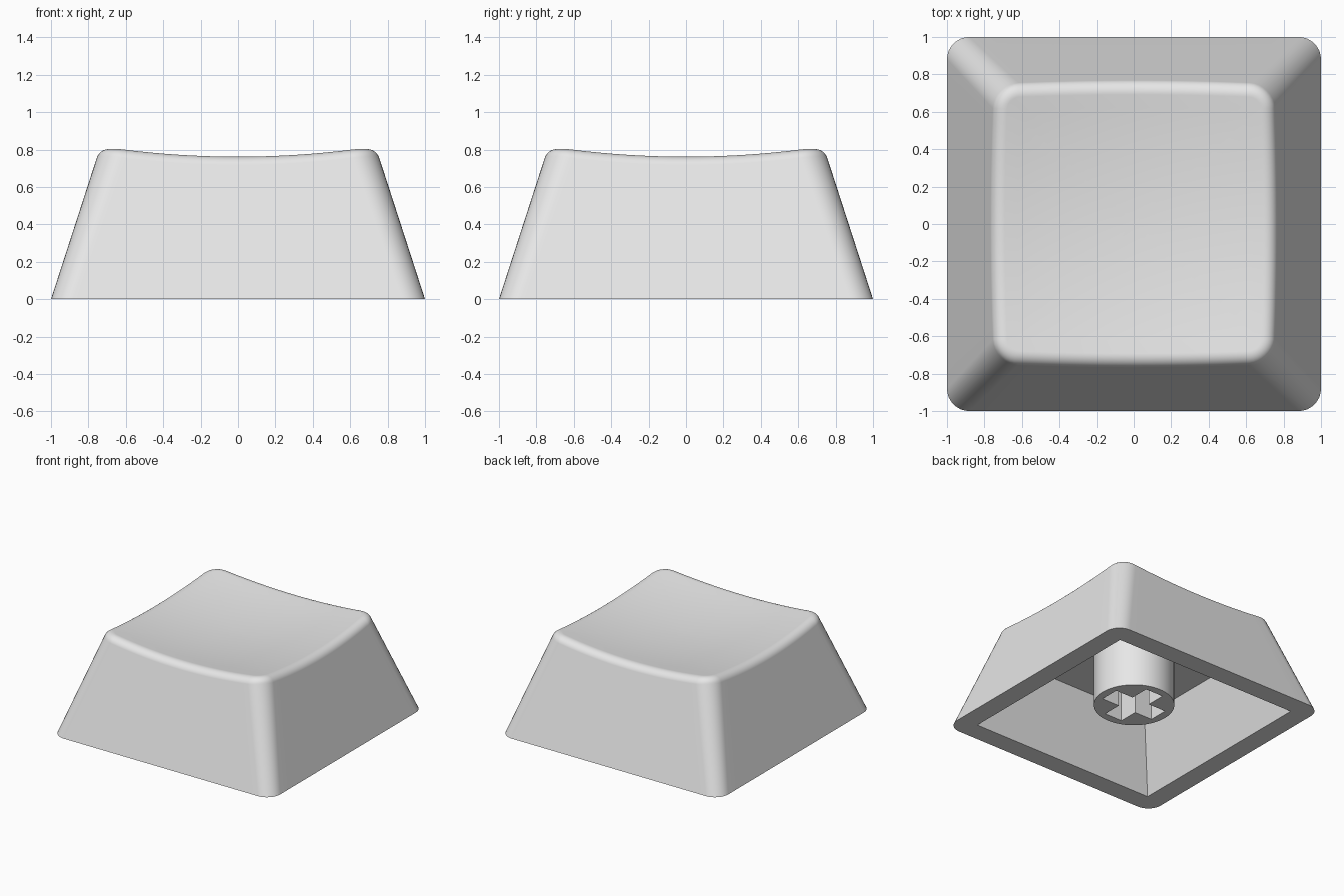
import bpy, bmesh, math

if "Cube" in bpy.data.objects:
    bpy.data.objects.remove(bpy.data.objects["Cube"])

SLOPE = 0.325      # inward lean of the side walls
FILLET = 0.08      # radius of the rounded top edge
CORNER = 0.12      # radius of the vertical corners
ARC, SIDE = 8, 16  # segments per corner and per straight side

grey = bpy.data.materials.new("light_grey")
grey.diffuse_color = (0.8, 0.8, 0.8, 1)
grey.use_nodes = True
grey.node_tree.nodes["Principled BSDF"].inputs["Base Color"].default_value = grey.diffuse_color


def finish(name, bm):
    bmesh.ops.remove_doubles(bm, verts=bm.verts, dist=1e-5)
    bmesh.ops.recalc_face_normals(bm, faces=bm.faces)
    mesh = bpy.data.meshes.new(name)
    bm.to_mesh(mesh)
    bm.free()
    mesh.materials.append(grey)
    ob = bpy.data.objects.new(name, mesh)
    bpy.context.collection.objects.link(ob)
    bpy.ops.object.select_all(action='DESELECT')
    ob.select_set(True)
    bpy.context.view_layer.objects.active = ob
    bpy.ops.object.shade_smooth_by_angle(angle=math.radians(30))
    mod = ob.modifiers.new("even_shading", 'WEIGHTED_NORMAL')
    mod.keep_sharp = True
    return ob


def dish(x, y):
    """Height of the hollowed top surface."""
    return 0.71 + 0.1067 * (x * x + y * y)


def outline_point(i, half, r):
    """Sample i of a rounded square with the given half width and corner radius."""
    q, k = divmod(i, ARC + SIDE)
    s = half - r
    if k <= ARC:
        a = math.pi / 2 * k / ARC
        x, y = s + r * math.cos(a), s + r * math.sin(a)
    else:
        x, y = s - 2 * s * (k - ARC) / SIDE, half
    for _ in range(q):
        x, y = -y, x
    return x, y


COUNT = 4 * (ARC + SIDE)


def flat_ring(half, r, z):
    return [(*outline_point(i, half, r), z) for i in range(COUNT)]


def edge_ring(inset, drop):
    """Ring following the dished rim, moved inward and downward."""
    pts = []
    for i in range(COUNT):
        half = 0.75
        for _ in range(6):
            half = 1 - SLOPE * dish(*outline_point(i, half, CORNER))
        x, y = outline_point(i, half - inset, CORNER - inset)
        pts.append((x, y, dish(x, y) - drop))
    return pts


# Cap shell: cavity ceiling, cavity walls, bottom rim, outer walls, fillet, dished top
rings = [flat_ring(0, 0, 0.55), flat_ring(0.66, 0, 0.55), flat_ring(0.838, 0, 0),
         flat_ring(1, CORNER, 0)]
lean = math.atan(SLOPE)
tangent = FILLET * math.tan((math.pi / 2 - lean) / 2)
for k in range(ARC + 1):
    a = lean + (math.pi / 2 - lean) * k / ARC
    rings.append(edge_ring(tangent - FILLET * math.cos(a), FILLET * (1 - math.sin(a))))
rim = rings[-1]
for k in range(9, -1, -1):
    f = k / 10
    rings.append([(x * f, y * f, dish(x * f, y * f)) for x, y, z in rim])

bm = bmesh.new()
loops = [[bm.verts.new(p) for p in ring] for ring in rings]
for a, b in zip(loops, loops[1:]):
    for i in range(COUNT):
        j = (i + 1) % COUNT
        bm.faces.new((a[i], a[j], b[j], b[i]))
finish("cap_shell", bm)

# Stem: round post with a cross-shaped socket open at the bottom
L, W, Z0, SOCKET_TOP, Z1 = 0.24, 0.08, 0.115, 0.5, 0.56
circle = [(0.305 * math.cos(math.tau * i / 64), 0.305 * math.sin(math.tau * i / 64))
          for i in range(64)]
cross = []
for q in range(4):
    for x, y in ((L, -W), (L, W), (W, W)):
        for _ in range(q):
            x, y = -y, x
        cross.append((x, y))

bm = bmesh.new()
bottom_edges = []
for outline, top in ((circle, Z1), (cross, SOCKET_TOP)):
    low = [bm.verts.new((x, y, Z0)) for x, y in outline]
    high = [bm.verts.new((x, y, top)) for x, y in outline]
    n = len(outline)
    for i in range(n):
        j = (i + 1) % n
        bm.faces.new((low[i], low[j], high[j], high[i]))
        bottom_edges.append(bm.edges.get((low[i], low[j])))
    bm.faces.new(high)
bmesh.ops.triangle_fill(bm, edges=bottom_edges, use_beauty=True, normal=(0, 0, -1))
finish("stem", bm)
